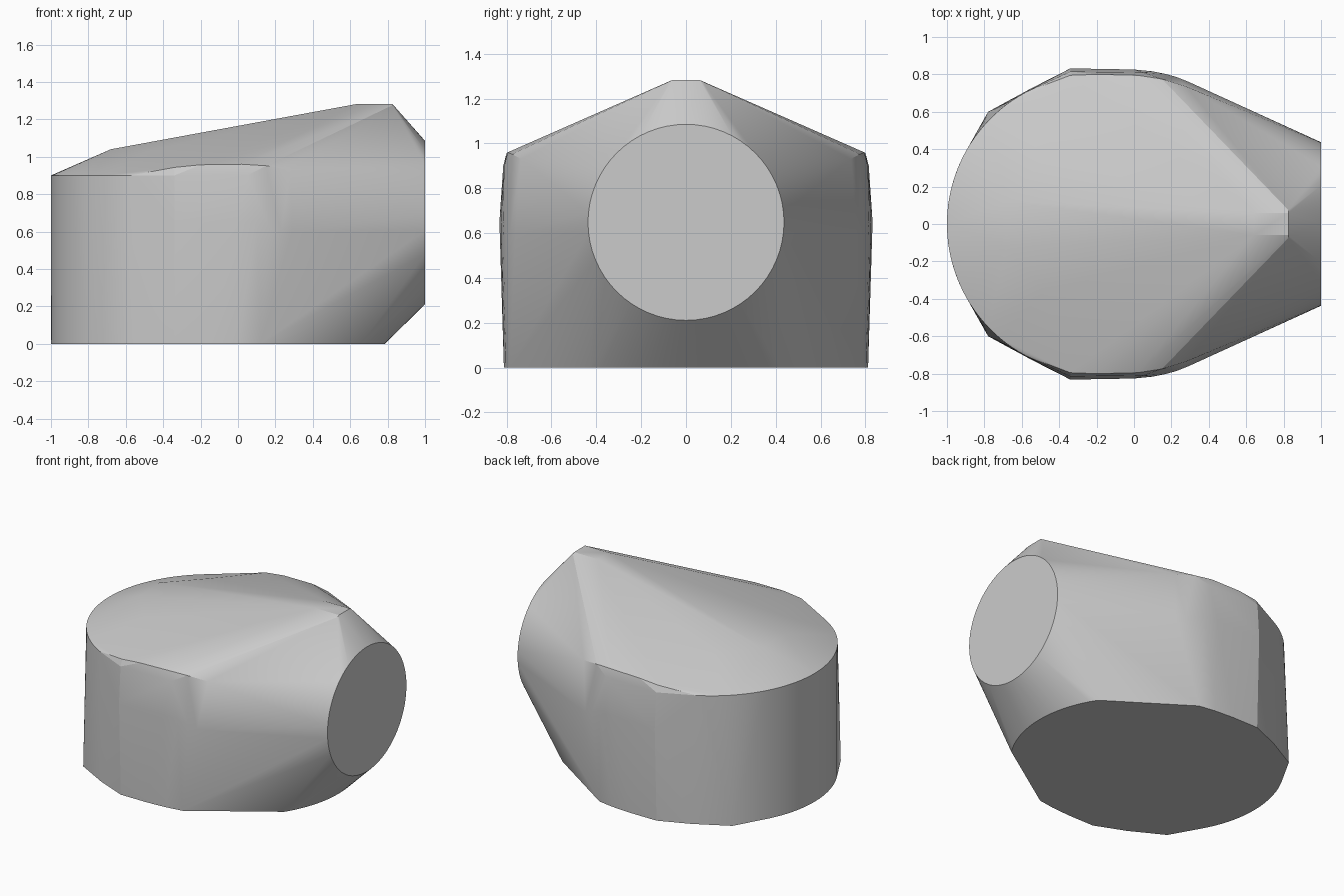
import bpy, bmesh
from math import sin, cos, pi, radians

if "Cube" in bpy.data.objects:
    bpy.data.objects.remove(bpy.data.objects["Cube"])


def arc(cx, r, z, a0, a1, n):
    """Horizontal arc points, angles in degrees measured from +x."""
    angles = [radians(a0 + (a1 - a0) * i / n) for i in range(n + 1)]
    return [(cx + r * cos(a), r * sin(a), z) for a in angles]


points = []

# Round flat end facing +x
points += [(1, 0.437 * cos(2 * pi * i / 64), 0.648 + 0.437 * sin(2 * pi * i / 64))
           for i in range(64)]

# Half outline of the flat base
half = arc(0, 0.785, 0, 0, 33, 8)
half += [(0.12, 0.785, 0), (0, 0.803, 0), (-0.14, 0.812, 0), (-0.34, 0.812, 0),
         (-0.55, 0.725, 0), (-0.78, 0.6, 0)]
half += arc(-0.2, 0.8, 0, 140, 180, 10)

# Widest belt of the side walls
half += [(-0.34, 0.832, 0.65), (0, 0.826, 0.65), (0.1, 0.816, 0.65),
         (0.17, 0.802, 0.62), (0.23, 0.785, 0.6), (0.29, 0.761, 0.6)]

# Upper rim, round at the back and rising along the sides
half += arc(-0.2, 0.8, 0.9, 118, 180, 20)
half += [(-0.34, 0.795, 0.943), (-0.2, 0.8, 0.957), (0.02, 0.795, 0.96),
         (0.15, 0.775, 0.952), (0.28, 0.735, 0.93), (-0.34, 0.815, 0.9),
         (0.05, 0.81, 0.9)]

# Sloping roof ridge
half += [(-0.68, 0.12, 1.04), (-0.48, 0.36, 1.03), (0.64, 0.06, 1.283),
         (0.825, 0.06, 1.283), (0.825, 0.075, 1.275)]

for s in (1, -1):
    points += [(x, y * s, z) for x, y, z in half]

# Wrap a single convex skin around the outlines
bm = bmesh.new()
for p in points:
    bm.verts.new(p)
bmesh.ops.remove_doubles(bm, verts=bm.verts, dist=0.0005)
res = bmesh.ops.convex_hull(bm, input=bm.verts)
loose = [v for v in bm.verts if not v.link_faces]
bmesh.ops.delete(bm, geom=loose, context='VERTS')
bmesh.ops.dissolve_limit(bm, angle_limit=radians(0.5), verts=bm.verts, edges=bm.edges)
bmesh.ops.recalc_face_normals(bm, faces=bm.faces)

mesh = bpy.data.meshes.new("convex_body")
bm.to_mesh(mesh)
bm.free()
body = bpy.data.objects.new("convex_body", mesh)
bpy.context.collection.objects.link(body)
bpy.context.view_layer.objects.active = body
body.select_set(True)
bpy.ops.object.shade_smooth_by_angle(angle=radians(12))
